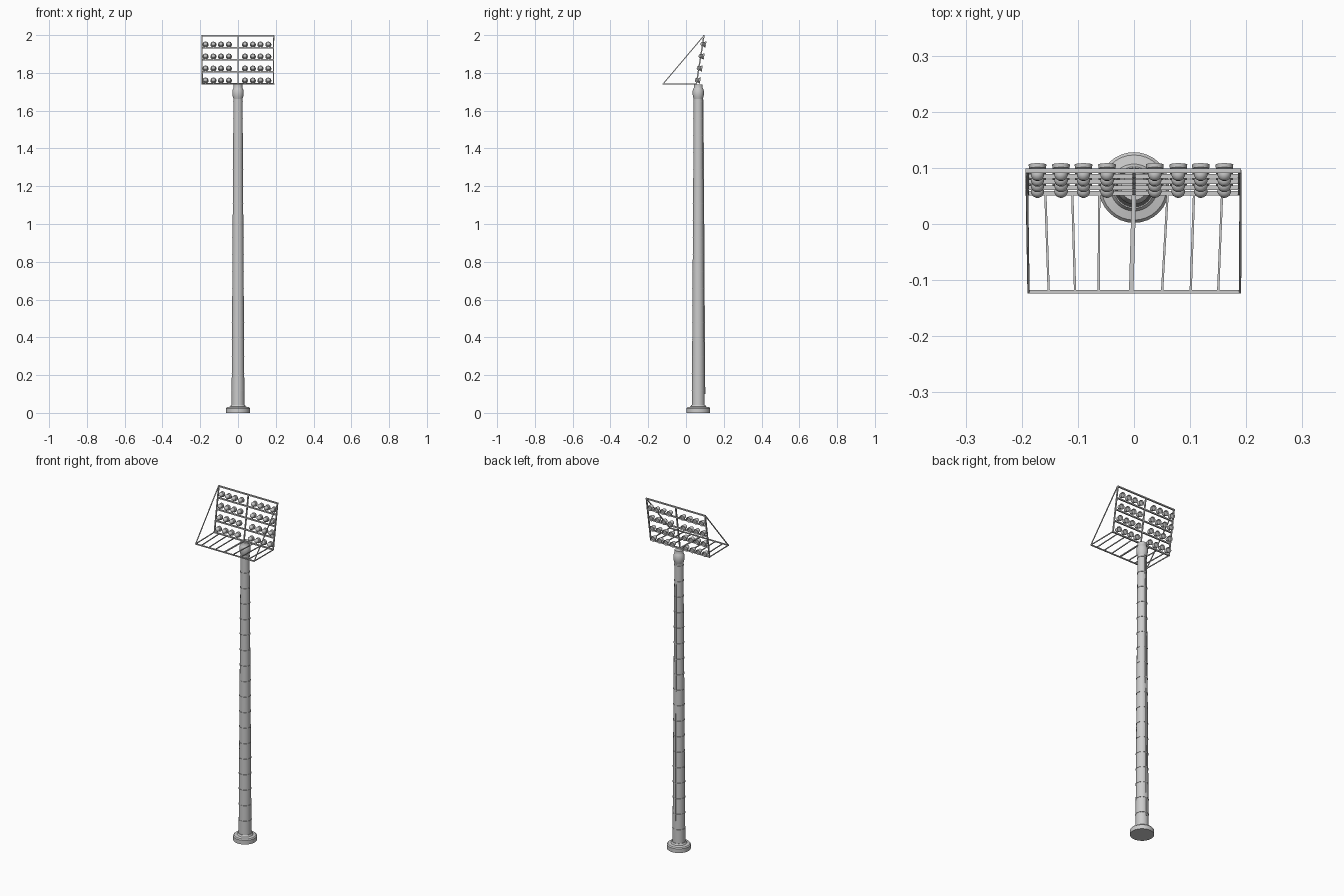
import bpy, bmesh, math
from mathutils import Vector, Matrix

if "Cube" in bpy.data.objects:
    bpy.data.objects.remove(bpy.data.objects["Cube"])

PY = 0.065  # pole axis, y


def finish(bm, name, smooth=True):
    bmesh.ops.recalc_face_normals(bm, faces=bm.faces)
    me = bpy.data.meshes.new(name)
    bm.to_mesh(me)
    bm.free()
    ob = bpy.data.objects.new(name, me)
    bpy.context.collection.objects.link(ob)
    if smooth:
        bpy.ops.object.select_all(action='DESELECT')
        bpy.context.view_layer.objects.active = ob
        ob.select_set(True)
        bpy.ops.object.shade_smooth_by_angle(angle=math.radians(35))
    return ob


def lathe(bm, profile, seg, mat):
    """Revolve (radius, height) points about z, capped at both ends."""
    rings = [[bm.verts.new(mat @ Vector((r * math.cos(2 * math.pi * k / seg),
                                         r * math.sin(2 * math.pi * k / seg), z)))
              for k in range(seg)] for r, z in profile]
    for a, b in zip(rings, rings[1:]):
        for k in range(seg):
            bm.faces.new((a[k], a[(k + 1) % seg], b[(k + 1) % seg], b[k]))
    bm.faces.new(rings[0])
    bm.faces.new(rings[-1])


def beam(bm, a, b, w, h):
    """Rectangular bar from a to b: w across, h in the remaining direction."""
    a, b = Vector(a), Vector(b)
    d = (b - a).normalized()
    ref = Vector((1, 0, 0)) if abs(d.x) < 0.7 else Vector((0, 1, 0))
    u = (ref - d * ref.dot(d)).normalized()
    rot = Matrix((u, d.cross(u), d)).transposed().to_4x4()
    scale = Matrix.Diagonal((w, h, (b - a).length, 1))
    bmesh.ops.create_cube(bm, size=1, matrix=Matrix.Translation((a + b) / 2) @ rot @ scale)


def frame_y(z):
    return 0.055 + 0.04 * (z - 1.742) / 0.254


def pole_r(z):
    return 0.034 - 0.010 * (z - 0.04) / 1.63


axis = Matrix.Translation((0, PY, 0))

# Base plinth
bm = bmesh.new()
lathe(bm, [(0.063, 0), (0.063, 0.024), (0.058, 0.03), (0.042, 0.033), (0.037, 0.042)], 32, axis)
finish(bm, "base_plinth")

# Tapered pole
bm = bmesh.new()
lathe(bm, [(pole_r(0.03), 0.03), (pole_r(1.68), 1.68)], 24, axis)
finish(bm, "pole")

# Clamp rings up the pole
bm = bmesh.new()
for i in range(18):
    z = 0.12 + i * 0.09
    r = pole_r(z)
    lathe(bm, [(r - 0.002, z - 0.002), (r + 0.002, z - 0.002),
               (r + 0.002, z + 0.002), (r - 0.002, z + 0.002)], 24, axis)
finish(bm, "pole_rings")

# Cable running up the back
bm = bmesh.new()
beam(bm, (0, PY + pole_r(0.1) + 0.001, 0.1), (0, PY + pole_r(1.66) + 0.001, 1.66), 0.005, 0.005)
finish(bm, "cable", False)

# Collar at the pole head
bm = bmesh.new()
lathe(bm, [(0.024, 1.662), (0.027, 1.672), (0.030, 1.685), (0.030, 1.705),
           (0.025, 1.718), (0.023, 1.722), (0.023, 1.738)], 24, axis)
finish(bm, "pole_collar")

# Leaning lamp frame: five rails and three uprights
bar_z = [1.742 + 0.0635 * i for i in range(5)]
bm = bmesh.new()
for z in bar_z:
    beam(bm, (-0.193, frame_y(z), z), (0.191, frame_y(z), z), 0.008, 0.007)
for x in (-0.19, 0, 0.188):
    beam(bm, (x, frame_y(1.74), 1.74), (x, frame_y(1.998), 1.998), 0.006, 0.007)
finish(bm, "lamp_frame", False)

# Service platform: front rail and slats
bm = bmesh.new()
beam(bm, (-0.190, -0.121, 1.742), (0.191, -0.121, 1.742), 0.006, 0.006)
slats = [(-0.191, -0.188), (-0.158, -0.152), (-0.110, -0.105), (-0.062, -0.063), (0, -0.005),
         (0.060, 0.050), (0.107, 0.101), (0.157, 0.150), (0.190, 0.189)]
for xb, xf in slats:
    beam(bm, (xb, 0.055, 1.742), (xf, -0.121, 1.742), 0.008 if xb == 0 else 0.004, 0.005)
finish(bm, "platform", False)

# Diagonal stays
bm = bmesh.new()
for xb, xf in ((-0.191, -0.188), (0.190, 0.189)):
    beam(bm, (xf, -0.121, 1.742), (xb, 0.094, 1.996), 0.004, 0.005)
finish(bm, "diagonal_stays", False)

# Floodlights: domed backs, flared mouths facing back and slightly down
lamp = [(0.004, -0.011), (0.009, -0.008), (0.012, -0.002), (0.012, 0.004), (0.011, 0.008),
        (0.015, 0.011), (0.016, 0.018), (0.014, 0.018), (0.011, 0.013)]
bm = bmesh.new()
for z in bar_z[:4]:
    zc = z + 0.020
    for x in (-0.172, -0.130, -0.090, -0.048, 0.037, 0.079, 0.119, 0.161):
        mat = Matrix.Translation((x, frame_y(zc), zc)) @ Matrix.Rotation(math.radians(-99), 4, 'X')
        lathe(bm, lamp, 14, mat)
        # Mounting foot
        beam(bm, (x, frame_y(z), z), (x, frame_y(zc), zc - 0.006), 0.006, 0.006)
finish(bm, "floodlights")
